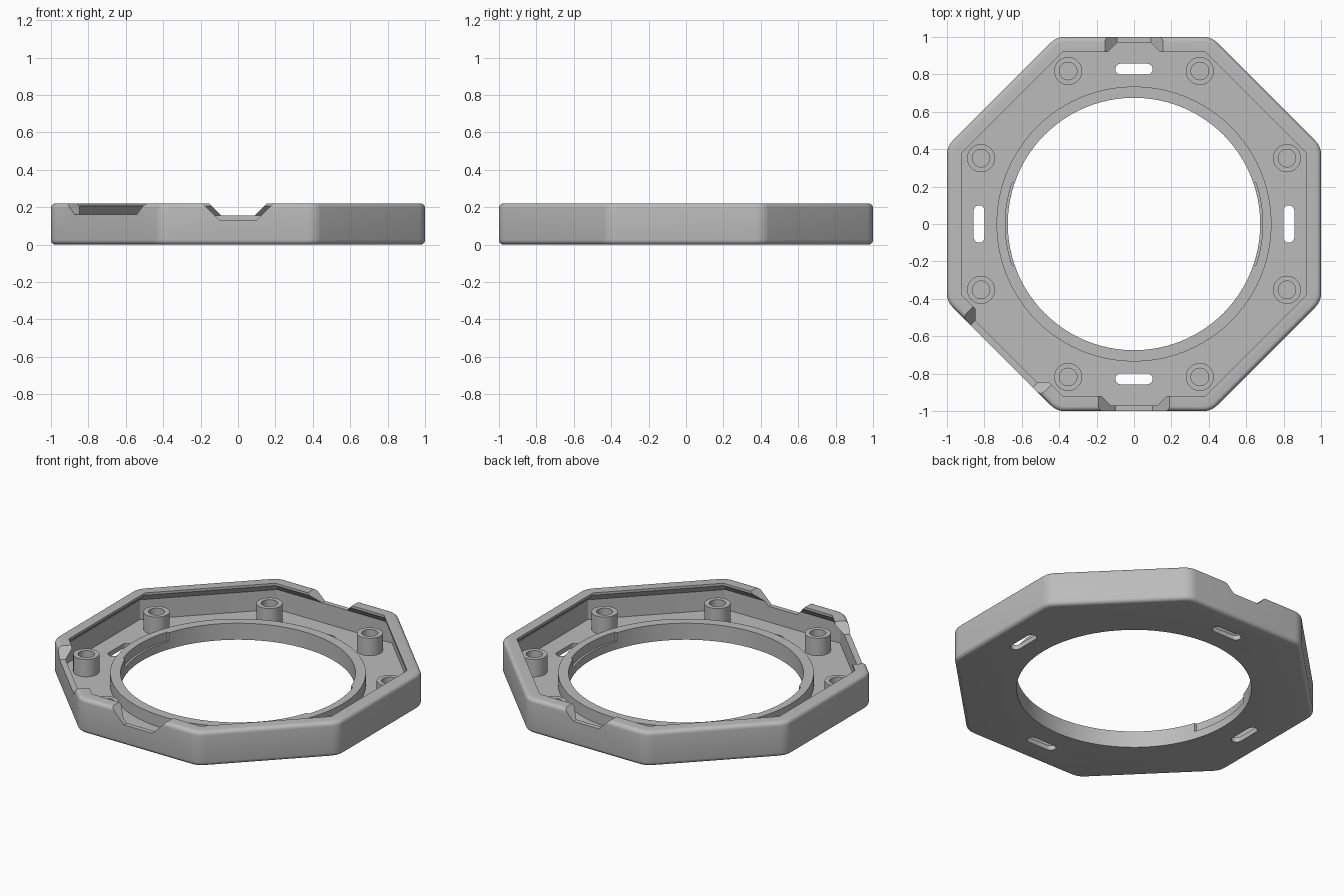
import bpy, bmesh, math
from mathutils import Matrix, Vector

cube = bpy.data.objects.get("Cube")
if cube:
    bpy.data.objects.remove(cube, do_unlink=True)

grey = bpy.data.materials.new("light_grey_plastic")
grey.use_nodes = True
colour = (0.5, 0.5, 0.5, 1)
grey.diffuse_color = colour
grey.node_tree.nodes["Principled BSDF"].inputs["Base Color"].default_value = colour

HEIGHT, FLOOR, HOLE = 0.22, 0.03, 0.675


def make(name, bm):
    bmesh.ops.recalc_face_normals(bm, faces=bm.faces)
    mesh = bpy.data.meshes.new(name)
    bm.to_mesh(mesh)
    bm.free()
    mesh.materials.append(grey)
    ob = bpy.data.objects.new(name, mesh)
    bpy.context.collection.objects.link(ob)
    return ob


def loft(name, rings, closed=False):
    """Skin matching rings; cap the ends, or join last ring to first."""
    bm = bmesh.new()
    loops = [[bm.verts.new(p) for p in ring] for ring in rings]
    n = len(loops[0])
    pairs = list(zip(loops, loops[1:]))
    if closed:
        pairs.append((loops[-1], loops[0]))
    for a, b in pairs:
        for i in range(n):
            j = (i + 1) % n
            bm.faces.new((a[i], a[j], b[j], b[i]))
    if not closed:
        bm.faces.new(loops[0])
        bm.faces.new(loops[-1])
    return make(name, bm)


def circle(r, z, n):
    return [(r * math.cos(math.tau * i / n), r * math.sin(math.tau * i / n), z)
            for i in range(n)]


def octagon(apothem, r, z, steps=6):
    """Octagon with corners rounded to radius r."""
    pts = []
    for k in range(8):
        d = (apothem - r) / math.cos(math.pi / 8)
        mid = math.pi / 4 * (k + 0.5)
        for s in range(steps + 1):
            a = math.pi / 4 * (k + s / steps)
            pts.append((d * math.cos(mid) + r * math.cos(a),
                        d * math.sin(mid) + r * math.sin(a), z))
    return pts


def cut(target, cutter):
    mod = target.modifiers.new("cut", 'BOOLEAN')
    mod.operation, mod.solver, mod.object = 'DIFFERENCE', 'EXACT', cutter
    bpy.context.view_layer.objects.active = target
    bpy.ops.object.modifier_apply(modifier=mod.name)
    bpy.data.objects.remove(cutter, do_unlink=True)


def prism(name, outline, depth, matrix):
    """Extrude a flat outline along local z and place it."""
    rings = [[matrix @ Vector((x, y, z)) for x, y in outline] for z in (0, depth)]
    return loft(name, rings)


# Tray: filleted outside, overhanging snap lip inside, thin wall and floor
F = 0.025
quarter = [math.pi / 2 * i / 5 for i in range(6)]
rings = [octagon(1 - F + F * math.sin(a), 0.1, F - F * math.cos(a)) for a in quarter]
rings += [octagon(1 - F + F * math.cos(a), 0.1, HEIGHT - F + F * math.sin(a)) for a in quarter]
rings += [octagon(a, 0.01, z) for a, z in
          ((0.92, HEIGHT), (0.92, 0.205), (0.97, 0.155), (0.97, FLOOR))]
tray = loft("octagonal_tray", rings)

# Central opening
cut(tray, loft("hole_cutter", [circle(HOLE, z, 96) for z in (-0.1, 0.3)]))

# Rounded slots through the floor
slot = [(sx * 0.07 + 0.03 * math.cos(a), 0.03 * math.sin(a))
        for sx, start in ((1, -math.pi / 2), (-1, math.pi / 2))
        for a in [start + math.pi * i / 8 for i in range(9)]]
for k in range(4):
    place = Matrix.Rotation(k * math.pi / 2, 4, 'Z') @ Matrix.Translation((0, 0.828, -0.1))
    cut(tray, prism("slot_cutter", slot, 0.18, place))

# Sloped notches in the rim: direction, half width at base, base height
upright = Matrix.Rotation(math.pi / 2, 4, 'X')
for degrees, half, base in ((0, 0.1, 0.13), (180, 0.09, 0.155), (-45, 0.235, 0.16)):
    top = HEIGHT + 0.03
    spread = half + (top - base)
    shape = [(-half, base), (half, base), (spread, top), (-spread, top)]
    place = (Matrix.Rotation(math.radians(degrees), 4, 'Z')
             @ Matrix.Translation((0, -0.86, 0)) @ upright)
    cut(tray, prism("notch_cutter", shape, 0.3, place))

# Raised ring round the opening
RING_TOP = 0.105
collar = loft("inner_ring", [circle(r, z, 96) for r, z in
              ((HOLE, FLOOR), (0.735, FLOOR), (0.735, RING_TOP), (HOLE, RING_TOP))], True)

# Shallow recesses in the ring on both sides
for side in (-1, 1):
    outer = [(side * 0.688 * math.cos(a), 0.688 * math.sin(a))
             for a in [-0.325 + 0.65 * i / 16 for i in range(17)]]
    shape = outer + [(side * 0.6, outer[-1][1]), (side * 0.6, outer[0][1])]
    cut(collar, prism("recess_cutter", shape, 0.1, Matrix.Translation((0, 0, 0.05))))

# Hollow screw posts, two beside every slot
parts = [tray, collar]
for k in range(4):
    for side in (-1, 1):
        post = loft("screw_post", [circle(r, z, 32) for r, z in
                    ((0.047, FLOOR), (0.075, FLOOR), (0.075, 0.14), (0.047, 0.14))], True)
        post.data.transform(Matrix.Rotation(k * math.pi / 2, 4, 'Z')
                            @ Matrix.Translation((side * 0.352, 0.818, 0)))
        parts.append(post)

# Smooth shading with crisp edges
bpy.ops.object.select_all(action='DESELECT')
for ob in parts:
    ob.select_set(True)
bpy.context.view_layer.objects.active = tray
bpy.ops.object.shade_smooth_by_angle(angle=math.radians(30))
